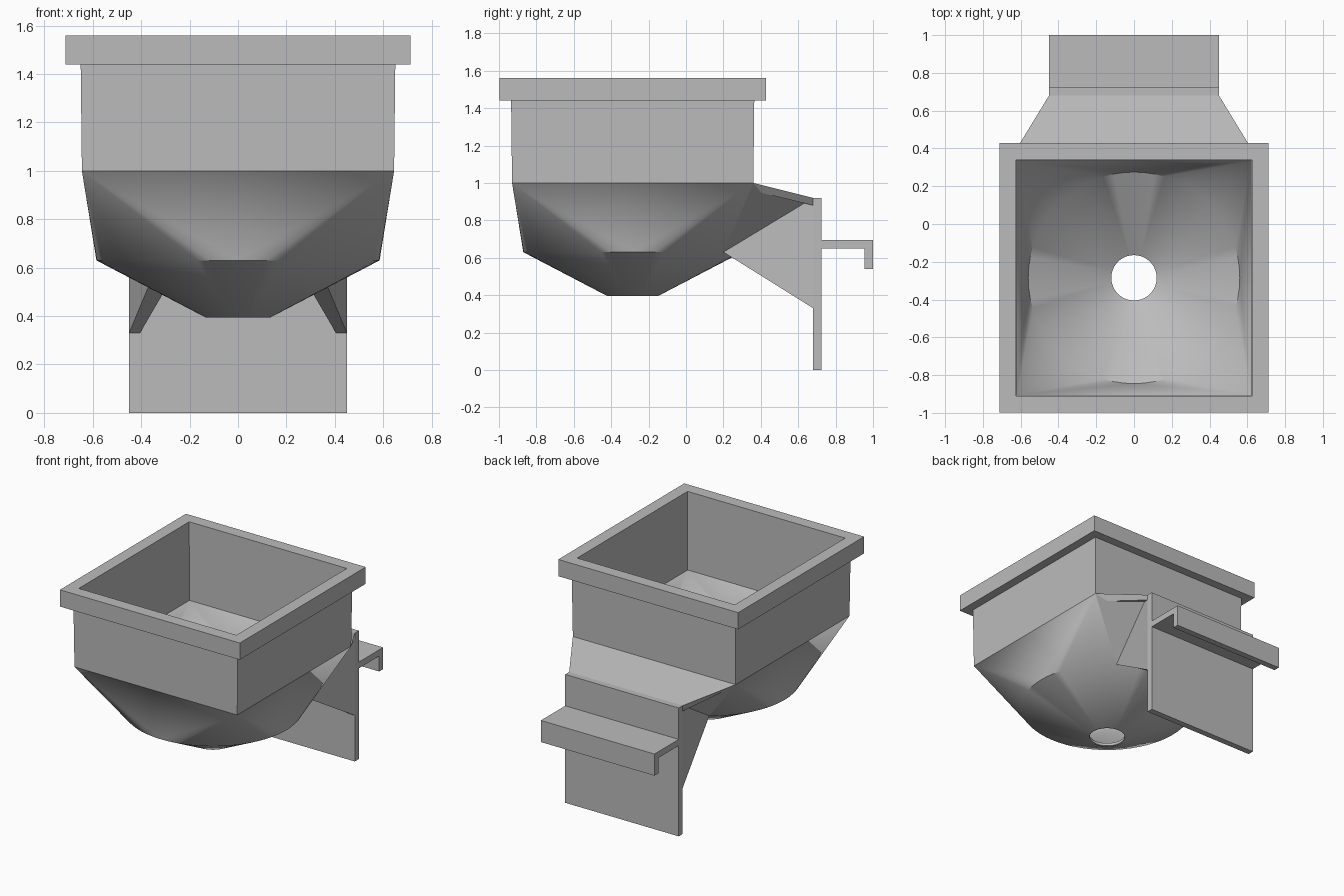
import bpy, bmesh, math

cube = bpy.data.objects.get("Cube")
if cube:
    bpy.data.objects.remove(cube)

CY = -0.285     # hopper centre in y
SEG = 64        # segments of the round bowl

grey = bpy.data.materials.new("plain_grey")
grey.use_nodes = True
COLOUR = (0.5, 0.5, 0.5, 1)
grey.diffuse_color = COLOUR
grey.node_tree.nodes["Principled BSDF"].inputs["Base Color"].default_value = COLOUR


def finish(name, bm, smooth=False):
    bmesh.ops.recalc_face_normals(bm, faces=bm.faces)
    mesh = bpy.data.meshes.new(name)
    bm.to_mesh(mesh)
    bm.free()
    mesh.materials.append(grey)
    obj = bpy.data.objects.new(name, mesh)
    bpy.context.collection.objects.link(obj)
    if smooth:
        bpy.ops.object.select_all(action='DESELECT')
        obj.select_set(True)
        bpy.context.view_layer.objects.active = obj
        bpy.ops.object.shade_smooth_by_angle(angle=math.radians(30))
    return obj


def square(bm, half, z):
    return [bm.verts.new((sx * half, CY + sy * half, z))
            for sx, sy in ((1, 1), (-1, 1), (-1, -1), (1, -1))]


def circle(bm, radius, z):
    step = math.tau / SEG
    return [bm.verts.new((radius * math.cos(i * step), CY + radius * math.sin(i * step), z))
            for i in range(SEG)]


def bridge(bm, a, b):
    n = len(a)
    for i in range(n):
        j = (i + 1) % n
        bm.faces.new((a[i], a[j], b[j], b[i]))


def square_to_round(bm, corners, ring):
    # each corner fans over a quarter of the ring, each side meets its middle
    quarter = SEG // 4
    for c in range(4):
        for i in range(c * quarter, (c + 1) * quarter):
            bm.faces.new((corners[c], ring[i], ring[(i + 1) % SEG]))
        bm.faces.new((corners[c], ring[(c + 1) * quarter % SEG], corners[(c + 1) % 4]))


def loops_closed(bm, loops):
    for a, b in zip(loops, loops[1:] + loops[:1]):
        bridge(bm, a, b)


def prism(name, a, b):
    bm = bmesh.new()
    va, vb = [[bm.verts.new(p) for p in pts] for pts in (a, b)]
    bm.faces.new(va)
    bm.faces.new(vb)
    bridge(bm, va, vb)
    return finish(name, bm)


# Square collar with overhanging rim
bm = bmesh.new()
profile = ((0.645, 1.0), (0.65, 1.44), (0.713, 1.44), (0.713, 1.56), (0.625, 1.56), (0.62, 1.0))
loops_closed(bm, [square(bm, half, z) for half, z in profile])
finish("hopper_collar", bm)

# Bowl blending from square to round, with an open drain
bm = bmesh.new()
outer_top, inner_top = square(bm, 0.645, 1.0), square(bm, 0.62, 1.0)
outer, drain_out = circle(bm, 0.585, 0.63), circle(bm, 0.135, 0.395)
inner, drain_in = circle(bm, 0.56, 0.643), circle(bm, 0.12, 0.415)
drain_edge = circle(bm, 0.12, 0.395)
square_to_round(bm, outer_top, outer)
square_to_round(bm, inner_top, inner)
bridge(bm, outer_top, inner_top)
for a, b in ((outer, drain_out), (drain_out, drain_edge), (drain_edge, drain_in), (drain_in, inner)):
    bridge(bm, a, b)
finish("hopper_bowl", bm, smooth=True)

# Back plate with hooked ledge, one extruded section
section = ((0.68, 0), (0.725, 0), (0.725, 0.65), (0.955, 0.65), (0.955, 0.54),
           (1.0, 0.54), (1.0, 0.695), (0.725, 0.695), (0.725, 0.92), (0.68, 0.92))
prism("mounting_plate", *[[(x, y, z) for y, z in section] for x in (-0.45, 0.45)])

# Sloping top web between hopper and plate
prism("top_web",
      [(-0.645, 0.36, 1), (0.645, 0.36, 1), (0.45, 0.68, 0.92), (-0.45, 0.68, 0.92)],
      [(-0.6, 0.35, 0.96), (0.6, 0.35, 0.96), (0.45, 0.68, 0.88), (-0.45, 0.68, 0.88)])

# Folded side gussets
for side, name in ((1, "left_gusset"), (-1, "right_gusset")):
    bm = bmesh.new()
    pts = ((0.645, 0.36, 1), (0.45, 0.68, 0.92), (0.45, 0.68, 0.33), (0.325, 0.2, 0.63),
           (0.6, 0.35, 0.98), (0.405, 0.68, 0.9), (0.405, 0.68, 0.33), (0.23, 0.245, 0.63))
    v = [bm.verts.new((side * x, y, z)) for x, y, z in pts]
    for k in (0, 4):
        bm.faces.new((v[k], v[k + 1], v[k + 3]))
        bm.faces.new((v[k + 1], v[k + 2], v[k + 3]))
    bridge(bm, v[:4], v[4:])
    finish(name, bm)
